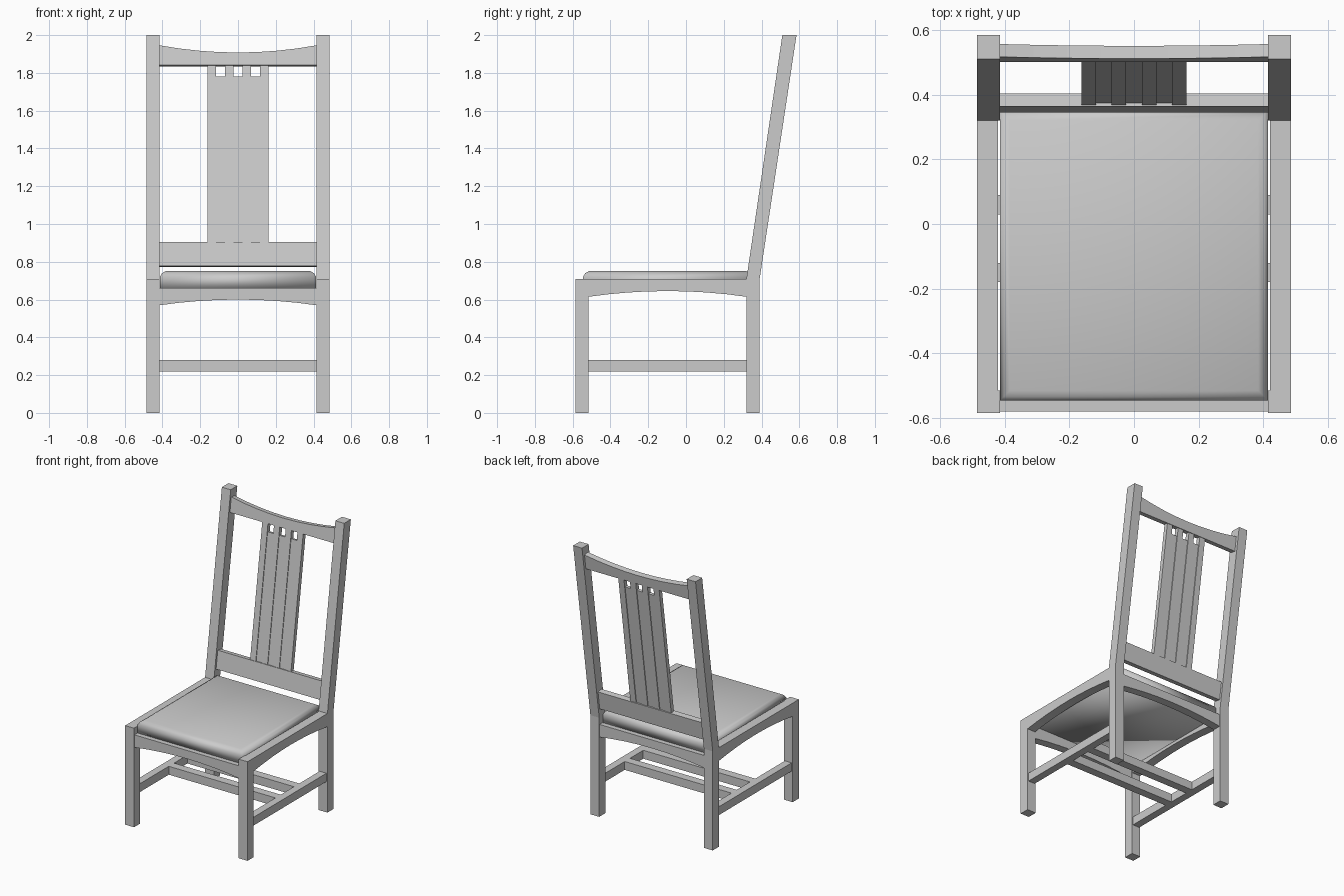
import bpy, bmesh, math
from mathutils import Vector

if "Cube" in bpy.data.objects:
    bpy.data.objects.remove(bpy.data.objects["Cube"])

CY = -0.0975                      # middle of the leg base in y
TILT = (0.51 - 0.32) / 1.29       # back slope, dy per dz
ANGLE = math.atan(TILT)
UP = Vector((0, math.sin(ANGLE), math.cos(ANGLE)))
BACK = Vector((0, math.cos(ANGLE), -math.sin(ANGLE)))


def prism(name, pts, place, a, b):
    """Extrude a 2D profile from depth a to depth b; place maps (u, v, depth) to 3D."""
    bm = bmesh.new()
    face = bm.faces.new([bm.verts.new(place(u, v, a)) for u, v in pts])
    ext = bmesh.ops.extrude_face_region(bm, geom=[face])["geom"]
    shift = Vector(place(0, 0, b)) - Vector(place(0, 0, a))
    bmesh.ops.translate(bm, vec=shift, verts=[g for g in ext if isinstance(g, bmesh.types.BMVert)])
    bmesh.ops.recalc_face_normals(bm, faces=bm.faces)
    me = bpy.data.meshes.new(name)
    bm.to_mesh(me)
    bm.free()
    ob = bpy.data.objects.new(name, me)
    bpy.context.collection.objects.link(ob)
    return ob


def rect(u0, u1, v0, v1):
    return [(u0, v0), (u1, v0), (u1, v1), (u0, v1)]


def arch(c, half, end, mid, n=8):
    """Shallow curve from end height to mid height and back."""
    ts = [-1 + 2 * i / n for i in range(n + 1)]
    return [(c + half * t, mid + (end - mid) * t * t) for t in ts]


def side(u, v, d):                # profile in y/z, depth along x
    return (d, u, v)


def front(u, v, d):               # profile in x/z, depth along y
    return (u, d, v)


def leaning(u, v, d):             # profile in x and up the slope from z 0.71
    return Vector((u, 0.355, 0.71)) + UP * v + BACK * d


def slope(z):
    return (z - 0.71) / math.cos(ANGLE)


# Legs, side rails and side stretchers
back_leg = [(0.32, 0), (0.39, 0), (0.39, 0.71), (0.585, 2), (0.51, 2), (0.32, 0.71)]
side_rail = [(0.32, 0.71), (-0.515, 0.71)] + arch(CY, 0.4175, 0.615, 0.645)
for s, label in ((-1, "left"), (1, "right")):
    prism(f"front_leg_{label}", rect(-0.585, -0.515, 0, 0.71), side, s * 0.415, s * 0.485)
    prism(f"back_leg_{label}", back_leg, side, s * 0.415, s * 0.485)
    prism(f"side_rail_{label}", side_rail, side, s * 0.42, s * 0.485)
    prism(f"side_stretcher_{label}", rect(-0.515, 0.32, 0.22, 0.28), side, s * 0.423, s * 0.477)

# Front and back seat rails with arched undersides
end_rail = [(0.415, 0.66), (-0.415, 0.66)] + arch(0, 0.415, 0.57, 0.60)
prism("front_rail", end_rail, front, -0.58, -0.52)
prism("back_rail", end_rail, front, 0.325, 0.385)

# Pair of cross stretchers
for i, y in enumerate((-0.15, 0.06)):
    prism(f"cross_stretcher_{i + 1}", rect(-0.423, 0.423, 0.22, 0.28), front, y - 0.03, y + 0.03)

# Cushioned seat, rounded along its top edges
seat = prism("seat", rect(-0.414, 0.414, 0.66, 0.75), front, CY - 0.4475, CY + 0.4475)
bm = bmesh.new()
bm.from_mesh(seat.data)
top = [e for e in bm.edges if all(v.co.z > 0.74 for v in e.verts)]
bmesh.ops.bevel(bm, geom=top, offset=0.03, segments=2, profile=0.4, affect='EDGES')
for f in bm.faces:
    f.smooth = True
bm.to_mesh(seat.data)
bm.free()

# Leaning back rails
prism("lower_back_rail", rect(-0.415, 0.415, slope(0.775), slope(0.903)), leaning, -0.02, 0.02)
top_curve = arch(0, 0.415, slope(1.943), slope(1.905))
prism("top_back_rail", [(0.415, slope(1.838)), (-0.415, slope(1.838))] + top_curve, leaning, -0.02, 0.02)

# Back splat: four full slats, with three thinner shorter panels leaving square holes
for i in range(4):
    x = -0.1395 + 0.093 * i
    prism(f"back_slat_{i + 1}", rect(x - 0.0225, x + 0.0225, slope(0.9), slope(1.84)), leaning, -0.015, 0.015)
for i in range(3):
    x = -0.093 + 0.093 * i
    prism(f"splat_panel_{i + 1}", rect(x - 0.024, x + 0.024, slope(0.9), slope(1.78)), leaning, -0.01, 0.01)
